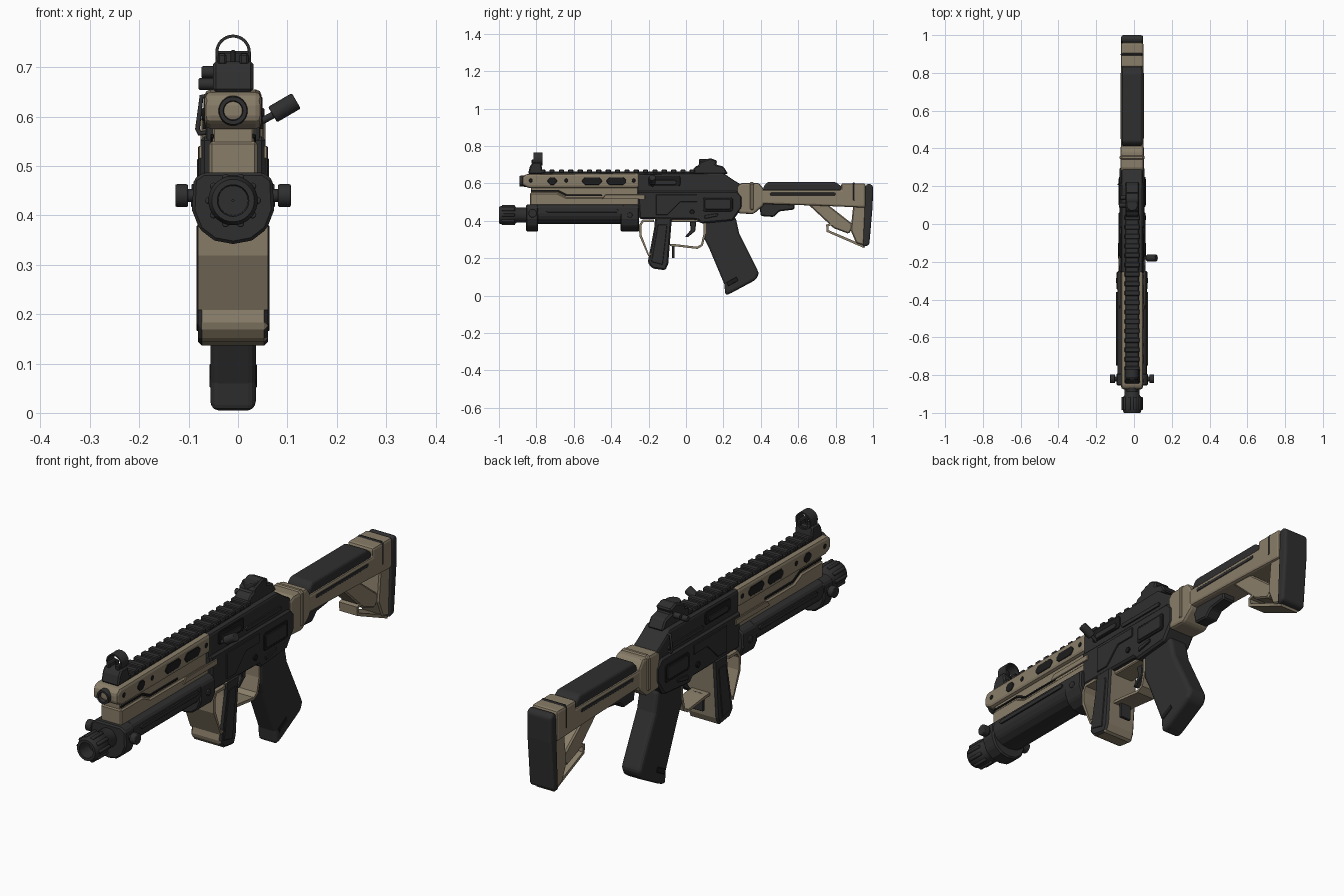
import bpy, bmesh, math
from mathutils import Vector

if "Cube" in bpy.data.objects:
    bpy.data.objects.remove(bpy.data.objects["Cube"])

C = -0.01  # centre plane of the body
SIDES = {"left": 1, "right": -1}
smooth = []


def material(name, rgb):
    m = bpy.data.materials.new(name)
    m.use_nodes = True
    m.diffuse_color = (*rgb, 1)
    bsdf = m.node_tree.nodes["Principled BSDF"]
    bsdf.inputs["Base Color"].default_value = (*rgb, 1)
    bsdf.inputs["Roughness"].default_value = 0.7
    return m


DARK = material("charcoal", (0.028, 0.028, 0.029))
BLACK = material("deep black", (0.012, 0.012, 0.012))
TAN = material("tan", (0.25, 0.205, 0.14))


def finish(name, bm, mat, x=C, bevel=0, seg=1, is_round=False):
    bmesh.ops.recalc_face_normals(bm, faces=bm.faces[:])
    me = bpy.data.meshes.new(name)
    bm.to_mesh(me)
    bm.free()
    me.materials.append(mat)
    ob = bpy.data.objects.new(name, me)
    ob.location.x = x
    bpy.context.collection.objects.link(ob)
    if bevel:
        b = ob.modifiers.new("bevel", "BEVEL")
        b.width, b.segments = bevel, seg
        b.limit_method, b.angle_limit = "ANGLE", math.radians(30)
    if is_round:
        smooth.append(ob)
    return ob


def loft(loops):
    bm = bmesh.new()
    rows = [[bm.verts.new(p) for p in loop] for loop in loops]
    n = len(rows[0])
    for a, b in zip(rows, rows[1:]):
        for i in range(n):
            j = (i + 1) % n
            bm.faces.new((a[i], a[j], b[j], b[i]))
    bm.faces.new(rows[0])
    bm.faces.new(rows[-1])
    return bm


def prism(name, pts, half, mat, bevel=0.006, seg=1, x=C):
    """Side outline (y, z) extruded across the width."""
    return finish(name, loft([[(s * half, y, z) for y, z in pts] for s in (-1, 1)]), mat, x, bevel, seg)


def box(name, y0, y1, z0, z1, half, mat, bevel=0.004, x=C):
    return prism(name, [(y0, z0), (y1, z0), (y1, z1), (y0, z1)], half, mat, bevel, 1, x)


def section(name, half_pts, y0, y1, mat, bevel=0.006):
    """Mirrored front profile (x, z) extruded along the length."""
    pts = half_pts + [(-x, z) for x, z in reversed(half_pts) if x]
    return finish(name, loft([[(x, y, z) for x, z in pts] for y in (y0, y1)]), mat, C, bevel)


def lathe(name, prof, z, mat, n=32):
    """Closed profile (y, radius) turned about a lengthwise axis."""
    bm = bmesh.new()
    rows = [[bm.verts.new((r * math.cos(a), y, z + r * math.sin(a))) for y, r in prof]
            for a in [math.tau * i / n for i in range(n)]]
    for i in range(n):
        a, b = rows[i], rows[(i + 1) % n]
        for j in range(len(prof)):
            k = (j + 1) % len(prof)
            bm.faces.new((a[j], a[k], b[k], b[j]))
    return finish(name, bm, mat, is_round=True)


def rod(name, a, b, r, mat, n=20, bevel=0.003):
    a, b = Vector(a), Vector(b)
    bm = bmesh.new()
    bmesh.ops.create_cone(bm, cap_ends=True, segments=n, radius1=r, radius2=r, depth=(b - a).length)
    ob = finish(name, bm, mat, 0, bevel, 2, True)
    ob.location = (a + b) / 2
    ob.rotation_euler = (b - a).to_track_quat("Z", "Y").to_euler()
    return ob


def strap(name, path, half, thick, mat):
    """Bent band following a side path."""
    bm = bmesh.new()
    rows = [[bm.verts.new((s * half, y, z)) for s in (-1, 1)] for y, z in path]
    for a, b in zip(rows, rows[1:]):
        bm.faces.new((a[0], a[1], b[1], b[0]))
    ob = finish(name, bm, mat)
    s = ob.modifiers.new("thickness", "SOLIDIFY")
    s.thickness, s.offset = thick, 0
    return ob


def plates(name, pts, surface, mat, thick=0.008):
    """Thin matching plates on both flanks."""
    for side, s in SIDES.items():
        prism(f"{side}_{name}", pts, thick / 2, mat, 0.002, 1, C + s * surface)


def rect(y0, y1, z0, z1, cut=0.008):
    return [(y0 + cut, z0), (y1 - cut, z0), (y1, z0 + cut), (y1, z1 - cut),
            (y1 - cut, z1), (y0 + cut, z1), (y0, z1 - cut), (y0, z0 + cut)]


# Muzzle device with ribs
lathe("muzzle", [(-0.94, 0.002), (-0.94, 0.03), (-1, 0.032), (-1, 0.043), (-0.985, 0.05),
                 (-0.92, 0.05), (-0.905, 0.04), (-0.84, 0.04), (-0.84, 0.002)], 0.43, DARK)
for i in range(10):
    a = math.tau * i / 10
    x, z = C + 0.049 * math.cos(a), 0.43 + 0.049 * math.sin(a)
    rod(f"muzzle_rib_{i}", (x, -0.985, z), (x, -0.915, z), 0.008, DARK, 8)

# Lower barrel shroud
SHROUD = [(0, 0.487), (0.06, 0.487), (0.08, 0.473), (0.083, 0.41), (0.068, 0.372), (0.038, 0.349), (0, 0.342)]
scaled = lambda w, h: [(x * w, 0.487 + (z - 0.487) * h) for x, z in SHROUD]
section("shroud_front_collar", SHROUD, -0.855, -0.79, DARK)
section("shroud_body", scaled(0.95, 0.72), -0.8, -0.33, DARK)
section("shroud_rear_collar", scaled(0.98, 1.0), -0.35, -0.25, DARK)
plates("shroud_rail", rect(-0.75, -0.36, 0.445, 0.463), 0.08, DARK)
for side, s in SIDES.items():
    rod(f"{side}_knob_stem", (C, -0.82, 0.44), (C + s * 0.1, -0.82, 0.44), 0.013, DARK)
    rod(f"{side}_knob", (C + s * 0.091, -0.82, 0.44), (C + s * 0.117, -0.82, 0.44), 0.023, DARK)
    rod(f"{side}_shroud_bolt", (C, -0.3, 0.43), (C + s * 0.085, -0.3, 0.43), 0.014, DARK)

# Upper handguard
prism("handguard_upper", [(-0.875, 0.59), (-0.875, 0.635), (-0.855, 0.65), (-0.25, 0.655),
                          (-0.25, 0.575), (-0.84, 0.575)], 0.058, TAN, 0.014, 2)
box("handguard_core", -0.83, -0.25, 0.48, 0.59, 0.042, TAN)
prism("handguard_ledge", [(-0.835, 0.48), (-0.835, 0.55), (-0.69, 0.55), (-0.64, 0.525),
                          (-0.24, 0.525), (-0.24, 0.48)], 0.049, TAN)
plates("handguard_groove", [(-0.83, 0.556), (-0.69, 0.556), (-0.64, 0.531), (-0.45, 0.531),
                            (-0.45, 0.54), (-0.635, 0.54), (-0.685, 0.565), (-0.83, 0.565)], 0.042, BLACK)
plates("handguard_tongue", [(-0.45, 0.515), (-0.22, 0.515), (-0.22, 0.54), (-0.43, 0.54)], 0.066, TAN)
for i, (y0, y1) in enumerate([(-0.74, -0.69), (-0.555, -0.45), (-0.425, -0.32)]):
    plates(f"handguard_slot_{i}", rect(y0, y1, 0.592, 0.632, 0.015), 0.056, BLACK)
for i, y in enumerate((-0.83, -0.64, -0.28)):
    plates(f"handguard_screw_{i}", rect(y - 0.01, y + 0.01, 0.605, 0.625, 0.006), 0.056, BLACK)
lathe("upper_bore", [(-0.85, 0.002), (-0.87, 0.018), (-0.89, 0.02), (-0.89, 0.028),
                     (-0.86, 0.031), (-0.82, 0.031), (-0.82, 0.002)], 0.612, DARK)

# Top rail
box("top_rail", -0.79, 0.05, 0.645, 0.663, 0.036, DARK)
for i in range(17):
    y = -0.78 + i * 0.05
    box(f"rail_tooth_{i}", y, y + 0.028, 0.655, 0.674, 0.04, DARK)

# Front sight
prism("front_sight_base", [(-0.845, 0.65), (-0.835, 0.69), (-0.82, 0.712), (-0.775, 0.712), (-0.765, 0.65)], 0.041, DARK)
lathe("front_sight_ring", [(-0.815, 0.03), (-0.815, 0.036), (-0.767, 0.036), (-0.767, 0.03)], 0.73, DARK)
box("front_sight_post", -0.8, -0.785, 0.7, 0.735, 0.006, DARK)
for side, s in SIDES.items():
    box(f"{side}_front_sight_ear", -0.825, -0.77, 0.705, 0.728, 0.009, DARK, x=C + s * 0.022)

# Rear sight
prism("rear_sight", [(0.02, 0.65), (0.05, 0.69), (0.07, 0.697), (0.07, 0.712), (0.13, 0.735),
                     (0.168, 0.72), (0.16, 0.7), (0.2, 0.69), (0.225, 0.65)], 0.036, DARK)
rod("rear_sight_drum", (C, 0.1, 0.68), (C, 0.1, 0.729), 0.03, DARK)
for i, z in enumerate((0.666, 0.69)):
    rod(f"rear_sight_dial_{i}", (C, 0.1 + i * 0.04, z), (-0.08 + i * 0.006, 0.1 + i * 0.04, z), 0.012, DARK)

# Receiver
prism("receiver_upper", [(-0.26, 0.54), (-0.26, 0.65), (0.2, 0.655), (0.25, 0.62), (0.3, 0.59), (0.3, 0.54)], 0.056, DARK, 0.01, 2)
prism("receiver_lower", [(-0.25, 0.41), (-0.26, 0.56), (0.27, 0.56), (0.3, 0.53), (0.3, 0.47),
                         (0.25, 0.4), (0.08, 0.385), (0.06, 0.405)], 0.066, DARK, 0.008)
plates("ejection_port", rect(-0.2, -0.03, 0.585, 0.64), 0.056, BLACK)
plates("bolt_cover", rect(-0.18, -0.05, 0.592, 0.617), 0.06, DARK)
plates("upper_ridge", rect(-0.02, 0.22, 0.575, 0.592), 0.058, DARK)
plates("side_panel", [(-0.16, 0.43), (-0.1, 0.43), (-0.03, 0.5), (0.06, 0.5), (0.06, 0.54), (-0.16, 0.54)], 0.067, DARK)
plates("rear_panel_frame", rect(0.09, 0.25, 0.45, 0.525), 0.066, BLACK)
plates("rear_panel", rect(0.1, 0.24, 0.46, 0.515), 0.069, DARK)
plates("takedown_pin", rect(0.02, 0.045, 0.435, 0.46), 0.069, BLACK)
plates("selector", [(0.1, 0.41), (0.17, 0.425), (0.17, 0.44), (0.1, 0.43)], 0.069, DARK)

# Charging handle and wire sling loop
rod("charging_stem", (0.02, -0.18, 0.575), (0.09, -0.18, 0.614), 0.007, DARK)
rod("charging_knob", (0.07, -0.18, 0.604), (0.118, -0.18, 0.632), 0.018, DARK)
wire = bpy.data.curves.new("sling_loop", "CURVE")
wire.dimensions, wire.bevel_depth, wire.bevel_resolution = "3D", 0.005, 2
sp = wire.splines.new("POLY")
loop = [(-0.06, 0.642), (-0.074, 0.64), (-0.082, 0.575), (-0.078, 0.566), (-0.06, 0.568)]
sp.points.add(len(loop) - 1)
for p, (x, z) in zip(sp.points, loop):
    p.co = (x, 0.21, z, 1)
wire.materials.append(DARK)
bpy.context.collection.objects.link(bpy.data.objects.new("sling_loop", wire))

# Magazine: dark flanks, tan front and back
mag = prism("magazine", [(-0.165, 0.42), (-0.17, 0.36), (-0.205, 0.175), (-0.18, 0.145), (-0.11, 0.135),
                         (-0.095, 0.17), (-0.075, 0.42)], 0.071, DARK, 0.008)
mag.data.materials.append(TAN)
for f in mag.data.polygons:
    f.material_index = int(abs(f.normal.x) < 0.5)
plates("magazine_panel", [(-0.15, 0.38), (-0.185, 0.18), (-0.125, 0.165), (-0.1, 0.38)], 0.07, DARK)
strap("magazine_front_guard", [(-0.17, 0.4), (-0.23, 0.4), (-0.245, 0.375), (-0.243, 0.32), (-0.2, 0.215),
                               (-0.19, 0.225)], 0.071, 0.013, TAN)

# Trigger group
strap("trigger_guard", [(-0.085, 0.27), (-0.05, 0.268), (0.06, 0.255), (0.085, 0.27), (0.1, 0.33), (0.1, 0.4)], 0.042, 0.012, TAN)
box("trigger_roof", -0.08, 0.1, 0.392, 0.412, 0.045, TAN)
prism("trigger", [(0.02, 0.4), (0.025, 0.35), (-0.005, 0.315), (0.01, 0.312), (0.05, 0.345), (0.055, 0.4)], 0.012, DARK, 0.003)
box("magazine_catch", -0.075, -0.062, 0.2, 0.275, 0.025, DARK, 0.002)

# Pistol grip
prism("pistol_grip", [(0.1, 0.42), (0.1, 0.3), (0.125, 0.25), (0.205, 0.06), (0.21, 0), (0.245, 0.015),
                      (0.375, 0.085), (0.39, 0.12), (0.285, 0.33), (0.265, 0.42)], 0.046, DARK, 0.016, 3)
plates("grip_notch", [(0.215, 0.07), (0.27, 0.1), (0.28, 0.08), (0.225, 0.05)], 0.044, BLACK)

# Stock
prism("stock_collar", [(0.275, 0.44), (0.275, 0.59), (0.3, 0.602), (0.39, 0.602), (0.415, 0.57),
                       (0.415, 0.48), (0.36, 0.435)], 0.062, TAN, 0.012, 2)
box("stock_collar_band", 0.335, 0.37, 0.45, 0.607, 0.066, TAN, 0.012)
prism("stock_body", [(0.4, 0.49), (0.4, 0.565), (0.83, 0.565), (0.83, 0.6), (0.96, 0.6), (0.96, 0.47), (0.72, 0.48)],
      0.06, TAN, 0.01, 2)
prism("cheek_pad", [(0.41, 0.555), (0.415, 0.585), (0.435, 0.607), (0.8, 0.607), (0.835, 0.58), (0.835, 0.555)],
      0.054, DARK, 0.015, 3)
box("stock_dark_band", 0.885, 0.91, 0.5, 0.604, 0.061, DARK, 0.01)
plates("stock_slot", rect(0.45, 0.8, 0.535, 0.55, 0.004), 0.058, DARK)
prism("stock_latch", [(0.4, 0.425), (0.39, 0.495), (0.58, 0.495), (0.58, 0.46), (0.5, 0.45), (0.47, 0.42)], 0.03, DARK)
prism("stock_strut", [(0.65, 0.49), (0.76, 0.485), (0.9, 0.375), (0.87, 0.33), (0.79, 0.36)], 0.042, TAN)
prism("stock_rear_post", [(0.895, 0.49), (0.96, 0.49), (0.96, 0.265), (0.91, 0.28), (0.88, 0.35)], 0.05, TAN)
strap("stock_sling_bar", [(0.79, 0.385), (0.755, 0.375), (0.757, 0.345), (0.955, 0.26)], 0.042, 0.014, TAN)
prism("butt_pad", [(0.945, 0.26), (0.96, 0.59), (0.98, 0.6), (1, 0.585), (0.998, 0.48), (0.98, 0.27)], 0.058, DARK, 0.012, 3)

# Smooth the round parts
for ob in bpy.context.selected_objects:
    ob.select_set(False)
for ob in smooth:
    ob.select_set(True)
bpy.context.view_layer.objects.active = smooth[0]
bpy.ops.object.shade_smooth_by_angle(angle=math.radians(35))
